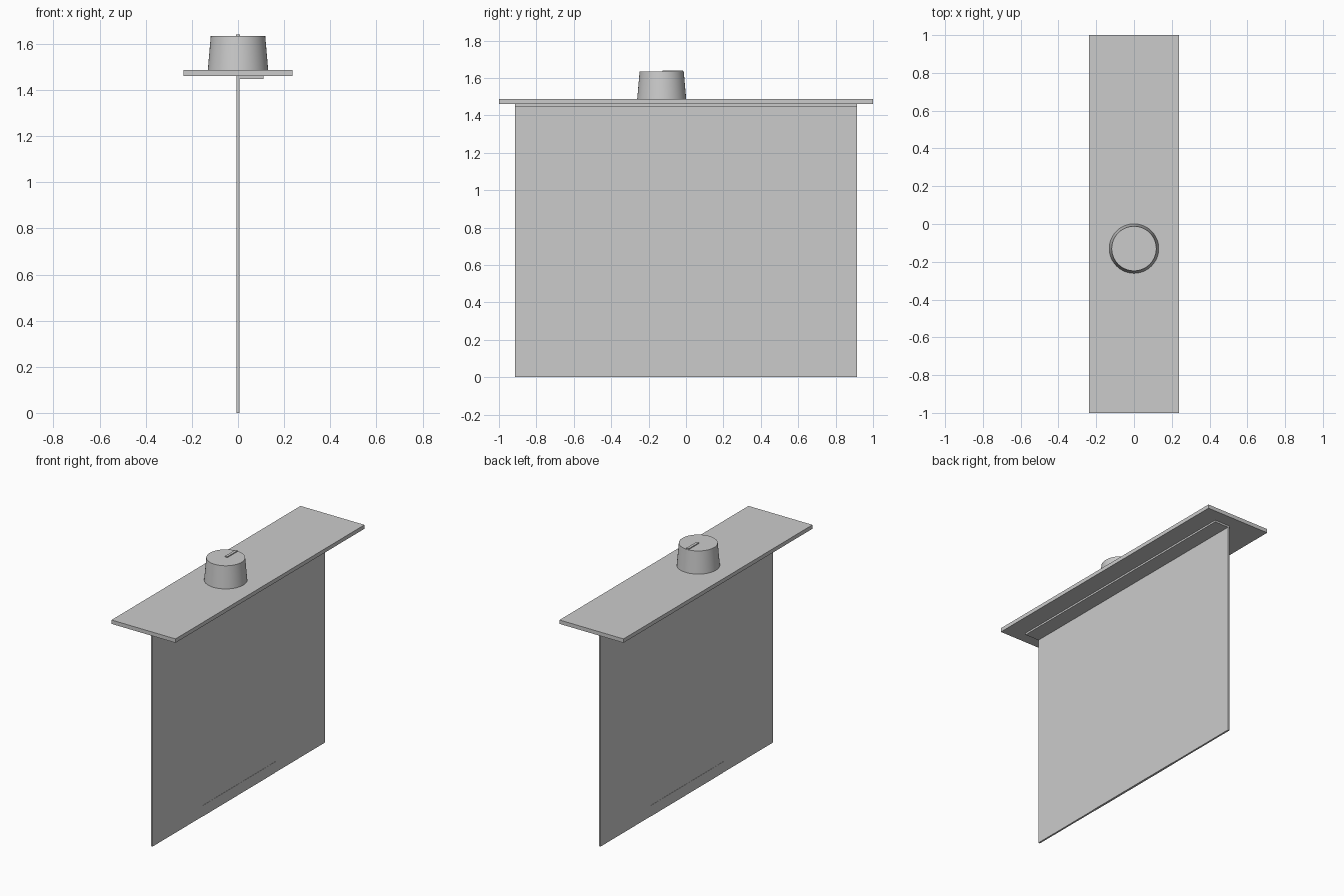
import bpy
import bmesh

old = bpy.data.objects.get("Cube")
if old:
    bpy.data.objects.remove(old, do_unlink=True)

# One plain grey for every part
grey = bpy.data.materials.new("plain_grey")
grey.use_nodes = True
colour = (0.6, 0.6, 0.6, 1)
grey.diffuse_color = colour
grey.node_tree.nodes["Principled BSDF"].inputs["Base Color"].default_value = colour


def add_part(name, bm):
    mesh = bpy.data.meshes.new(name)
    bm.to_mesh(mesh)
    bm.free()
    mesh.materials.append(grey)
    obj = bpy.data.objects.new(name, mesh)
    bpy.context.collection.objects.link(obj)
    return obj


def box(name, low, high):
    bm = bmesh.new()
    bmesh.ops.create_cube(bm, size=1)
    for v in bm.verts:
        v.co = [(a + b) / 2 + c * (b - a) for a, b, c in zip(low, high, v.co)]
    return add_part(name, bm)


# Top panel
PANEL_LOW, PANEL_TOP = 1.46, 1.486
box("top_panel", (-0.237, -1, PANEL_LOW), (0.237, 1, PANEL_TOP))

# Hanging sheet with its folded mounting flange
HALF, THICK = 0.913, 0.006
box("hanging_sheet", (-THICK, -HALF, 0), (THICK, HALF, PANEL_LOW))
box("mounting_flange", (-THICK, -HALF, PANEL_LOW - 0.012), (0.11, HALF, PANEL_LOW))

# Slim pad around the middle of the bottom edge
box("bottom_pad", (-0.0075, -0.385, 0), (0.0075, 0.385, 0.073))

# Tapered knob
KNOB_Y, KNOB_TOP = -0.13, 1.635
bm = bmesh.new()
bmesh.ops.create_cone(bm, cap_ends=True, segments=64, radius1=0.131,
                      radius2=0.118, depth=KNOB_TOP - PANEL_TOP)
bmesh.ops.translate(bm, verts=bm.verts, vec=(0, KNOB_Y, (KNOB_TOP + PANEL_TOP) / 2))
knob = add_part("knob", bm)
bpy.context.view_layer.objects.active = knob
knob.select_set(True)
bpy.ops.object.shade_smooth_by_angle()

# Raised pointer on the knob
box("knob_pointer", (-0.009, KNOB_Y + 0.005, KNOB_TOP - 0.01),
    (0.009, KNOB_Y + 0.115, KNOB_TOP + 0.006))
